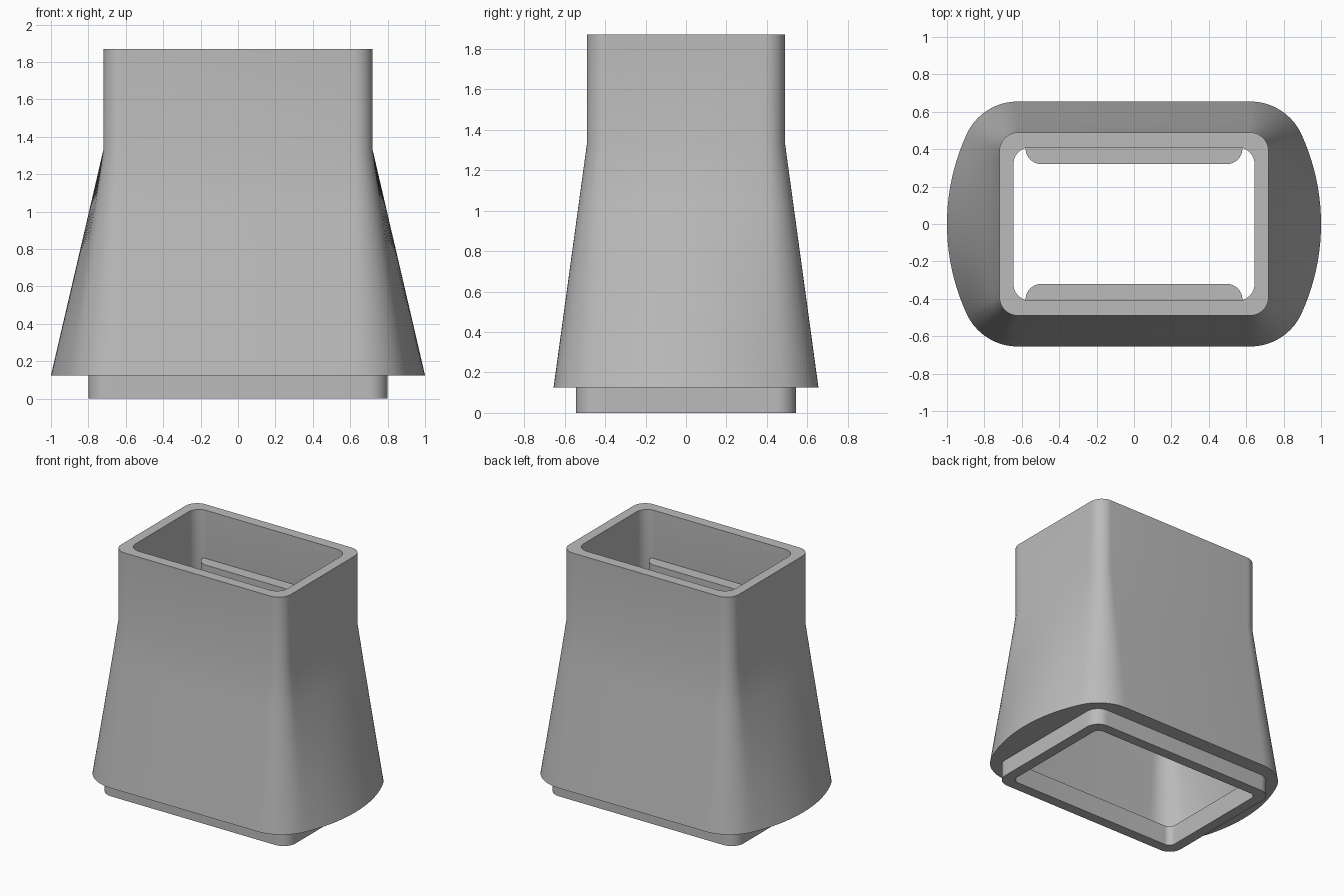
import bpy, bmesh
from math import sqrt, atan2, cos, sin, pi

if "Cube" in bpy.data.objects:
    bpy.data.objects.remove(bpy.data.objects["Cube"])

grey = bpy.data.materials.new("plain_grey")
grey.use_nodes = True
colour = (0.5, 0.5, 0.5, 1)
grey.diffuse_color = colour
grey.node_tree.nodes["Principled BSDF"].inputs["Base Color"].default_value = colour

FLAT = 400  # side radius large enough to read as straight


def section(hx, hy, r, side=FLAT, steps=10):
    """Rounded rectangle outline whose short sides bow out with radius 'side'."""
    cx = hx - side + sqrt((side - r) ** 2 - (hy - r) ** 2)
    t = atan2(hy - r, cx - hx + side)
    quarter = []
    for i in range(steps):
        a = t * i / steps
        quarter.append((hx - side + side * cos(a), side * sin(a)))
    for i in range(steps + 1):
        a = t + (pi / 2 - t) * i / steps
        quarter.append((cx + r * cos(a), hy - r + r * sin(a)))
    half = quarter + [(-x, y) for x, y in reversed(quarter)]
    return half + [(x, -y) for x, y in reversed(half[1:-1])]


def blend(low, high, z0, z1, steps):
    """Intermediate outlines of a straight loft."""
    out = []
    for i in range(steps + 1):
        f = i / steps
        ring = [(a + (c - a) * f, b + (d - b) * f)
                for (a, b), (c, d) in zip(low, high)]
        out.append((ring, z0 + (z1 - z0) * f))
    return out


def finish(bm, name):
    bmesh.ops.recalc_face_normals(bm, faces=bm.faces)
    mesh = bpy.data.meshes.new(name)
    bm.to_mesh(mesh)
    bm.free()
    mesh.materials.append(grey)
    ob = bpy.data.objects.new(name, mesh)
    bpy.context.collection.objects.link(ob)
    bpy.ops.object.select_all(action='DESELECT')
    ob.select_set(True)
    bpy.context.view_layer.objects.active = ob
    bpy.ops.object.shade_smooth_by_angle(angle=pi / 6)
    return ob


# Outlines of the outer skin and of the cavity
foot, foot_in = section(0.80, 0.545, 0.10), section(0.72, 0.465, 0.05)
skirt, skirt_in = section(1.0, 0.655, 0.30, 1.15), section(0.925, 0.58, 0.225, 1.075)
neck, neck_in = section(0.72, 0.49, 0.10), section(0.645, 0.41, 0.09)

# Hollow body: up the outside, over the rim, down the inside, closed at the foot
Z_FLANGE, Z_LEDGE, Z_NECK, Z_TOP = 0.125, 0.15, 1.33, 1.87
rings = [(foot, 0), (foot, Z_FLANGE)]
rings += blend(skirt, neck, Z_FLANGE, Z_NECK, 4)
rings += [(neck, Z_TOP), (neck_in, Z_TOP)]
rings += blend(neck_in, skirt_in, Z_NECK, Z_LEDGE, 4)
rings += [(foot_in, Z_LEDGE), (foot_in, 0)]

bm = bmesh.new()
loops = [[bm.verts.new((x, y, z)) for x, y in ring] for ring, z in rings]
for lower, upper in zip(loops, loops[1:] + loops[:1]):
    n = len(lower)
    for i in range(n):
        j = (i + 1) % n
        bm.faces.new((lower[i], lower[j], upper[j], upper[i]))
finish(bm, "adapter_body")

# Stop ribs on the long inner walls, with rounded inner corners
for side, name in ((1, "back_stop_rib"), (-1, "front_stop_rib")):
    r = 0.085
    half = [(0.58, 0.43)]
    for i in range(9):
        a = pi / 2 * i / 8
        half.append((0.58 - r + r * cos(a), 0.32 + r - r * sin(a)))
    outline = half + [(-x, y) for x, y in reversed(half)]
    bm = bmesh.new()
    base = bm.faces.new([bm.verts.new((x, y * side, 1.42)) for x, y in outline])
    top = bmesh.ops.extrude_face_region(bm, geom=[base], use_keep_orig=True)
    moved = [g for g in top["geom"] if isinstance(g, bmesh.types.BMVert)]
    bmesh.ops.translate(bm, verts=moved, vec=(0, 0, 0.08))
    finish(bm, name)
